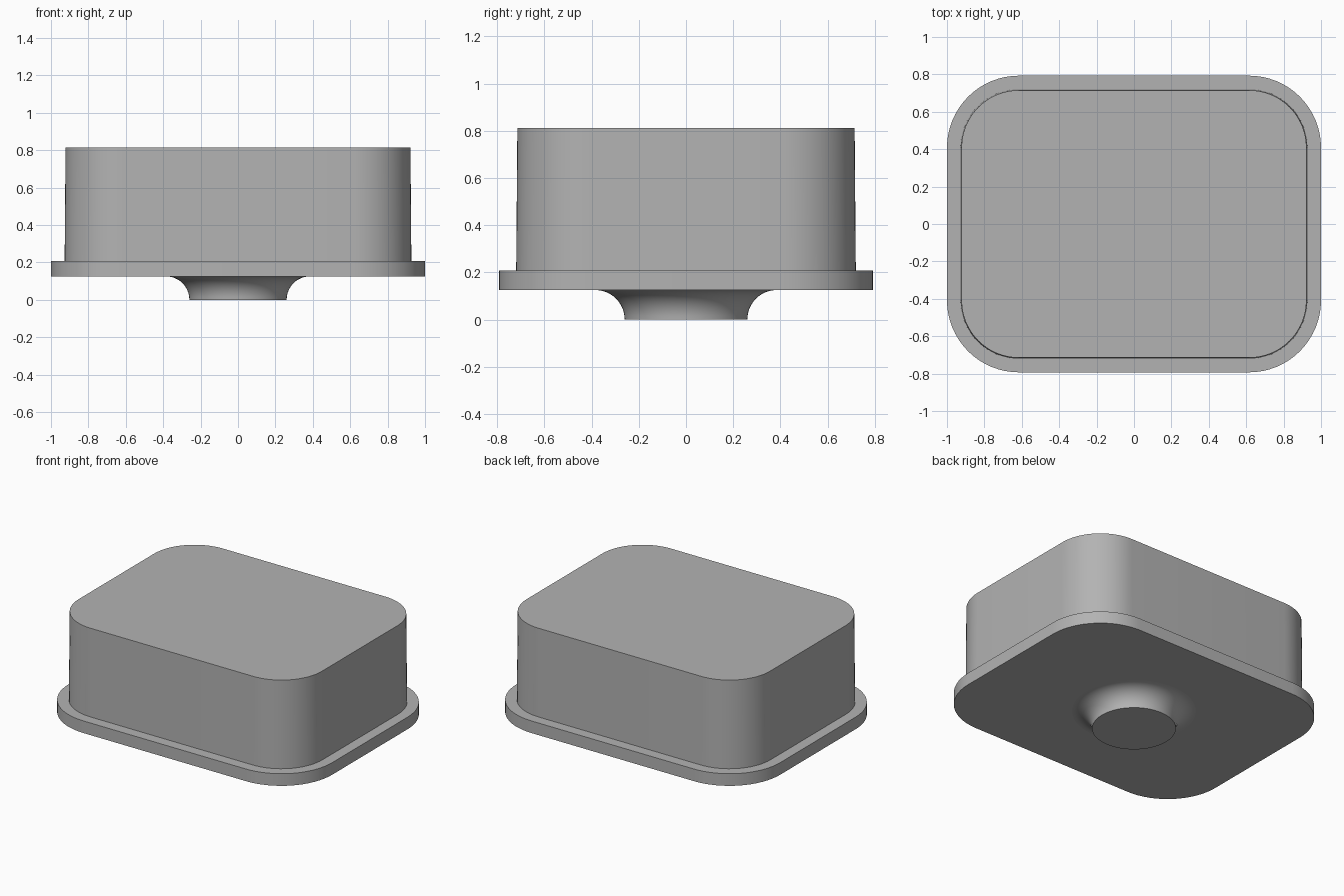
import bpy, bmesh
from math import sin, cos, pi, radians

cube = bpy.data.objects.get("Cube")
if cube:
    bpy.data.objects.remove(cube, do_unlink=True)

grey = bpy.data.materials.new("mid_grey")
grey.use_nodes = True
COLOUR = (0.45, 0.45, 0.45, 1)
grey.diffuse_color = COLOUR
grey.node_tree.nodes["Principled BSDF"].inputs["Base Color"].default_value = COLOUR


def rounded_rect(half_x, half_y, radius, z, steps=16):
    """Ring of points around a rectangle with round corners."""
    ring = []
    for corner, (sx, sy) in enumerate([(1, 1), (-1, 1), (-1, -1), (1, -1)]):
        for i in range(steps + 1):
            a = (corner + i / steps) * pi / 2
            ring.append((sx * (half_x - radius) + radius * cos(a),
                         sy * (half_y - radius) + radius * sin(a), z))
    return ring


def circle(radius, z, steps=64):
    return [(radius * cos(2 * pi * i / steps), radius * sin(2 * pi * i / steps), z)
            for i in range(steps)]


def loft(name, rings):
    """Skin a stack of matching rings, bottom to top, and cap both ends."""
    bm = bmesh.new()
    loops = [[bm.verts.new(p) for p in ring] for ring in rings]
    for low, high in zip(loops, loops[1:]):
        for i in range(len(low)):
            j = (i + 1) % len(low)
            bm.faces.new((low[i], low[j], high[j], high[i]))
    bm.faces.new(loops[0][::-1])
    bm.faces.new(loops[-1])
    mesh = bpy.data.meshes.new(name)
    bm.to_mesh(mesh)
    bm.free()
    mesh.materials.append(grey)
    obj = bpy.data.objects.new(name, mesh)
    bpy.context.collection.objects.link(obj)
    bpy.ops.object.select_all(action='DESELECT')
    obj.select_set(True)
    bpy.context.view_layer.objects.active = obj
    bpy.ops.object.shade_smooth_by_angle(angle=radians(30))


PLATE_Z, BODY_Z, TOP_Z = 0.125, 0.208, 0.813

# Wide flange plate
loft("flange_plate", [rounded_rect(1, 0.793, 0.385, z) for z in (PLATE_Z, BODY_Z)])

# Upper block with slight draft
loft("body_block", [rounded_rect(0.927, 0.72, 0.312, BODY_Z),
                    rounded_rect(0.922, 0.715, 0.307, TOP_Z)])

# Round stem flaring into the underside of the plate
FLARE, STEM = 0.125, 0.26
flare = [(STEM + FLARE * (1 - cos(a)), FLARE * sin(a))
         for a in (i / 12 * pi / 2 for i in range(13))]
loft("flared_stem", [circle(r, z) for r, z in flare])
